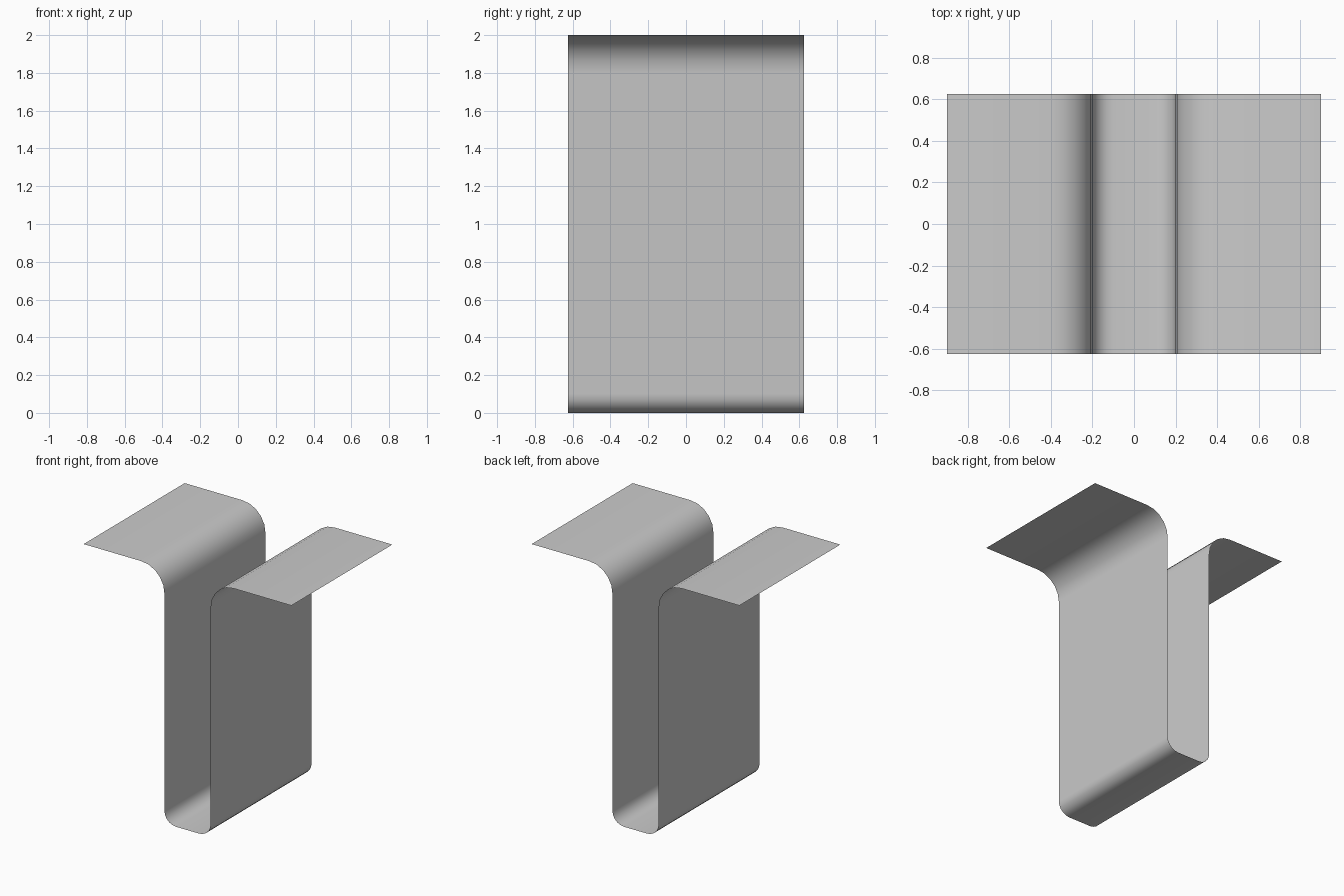
import bpy, bmesh, math

if "Cube" in bpy.data.objects:
    bpy.data.objects.remove(bpy.data.objects["Cube"])

HALF_Y = 0.625     # half the length of the sheet
WALL_X = 0.2       # half the channel width
STEPS = 5          # segments per rounded bend


def arc(cx, cz, r, a0, a1):
    """Points of a rounded bend in the x-z plane, angles in degrees."""
    pts = []
    for i in range(STEPS + 1):
        a = math.radians(a0 + (a1 - a0) * i / STEPS)
        pts.append((cx + r * math.cos(a), cz + r * math.sin(a)))
    return pts


# Right half of the profile: floor bend, wall, top bend, flange
right = arc(0.1, 0.1, 0.1, -90, 0) + arc(0.4, 1.8, 0.2, 180, 90) + [(0.9, 2.0)]
profile = [(-x, z) for x, z in reversed(right)] + right

# Extrude the open profile along y into a single thin sheet
bm = bmesh.new()
rows = [[bm.verts.new((x, y, z)) for x, z in profile] for y in (-HALF_Y, HALF_Y)]
for i in range(len(profile) - 1):
    bm.faces.new((rows[0][i], rows[0][i + 1], rows[1][i + 1], rows[1][i]))
bm.normal_update()

mesh = bpy.data.meshes.new("channel_sheet")
bm.to_mesh(mesh)
bm.free()
sheet = bpy.data.objects.new("channel_sheet", mesh)
bpy.context.collection.objects.link(sheet)

# Plain grey sheet
grey = bpy.data.materials.new("light_grey")
grey.diffuse_color = (0.6, 0.6, 0.6, 1.0)
grey.use_nodes = True
grey.node_tree.nodes["Principled BSDF"].inputs["Base Color"].default_value = grey.diffuse_color
mesh.materials.append(grey)

# Smooth bends
bpy.context.view_layer.objects.active = sheet
sheet.select_set(True)
bpy.ops.object.shade_smooth_by_angle(angle=math.radians(40))
